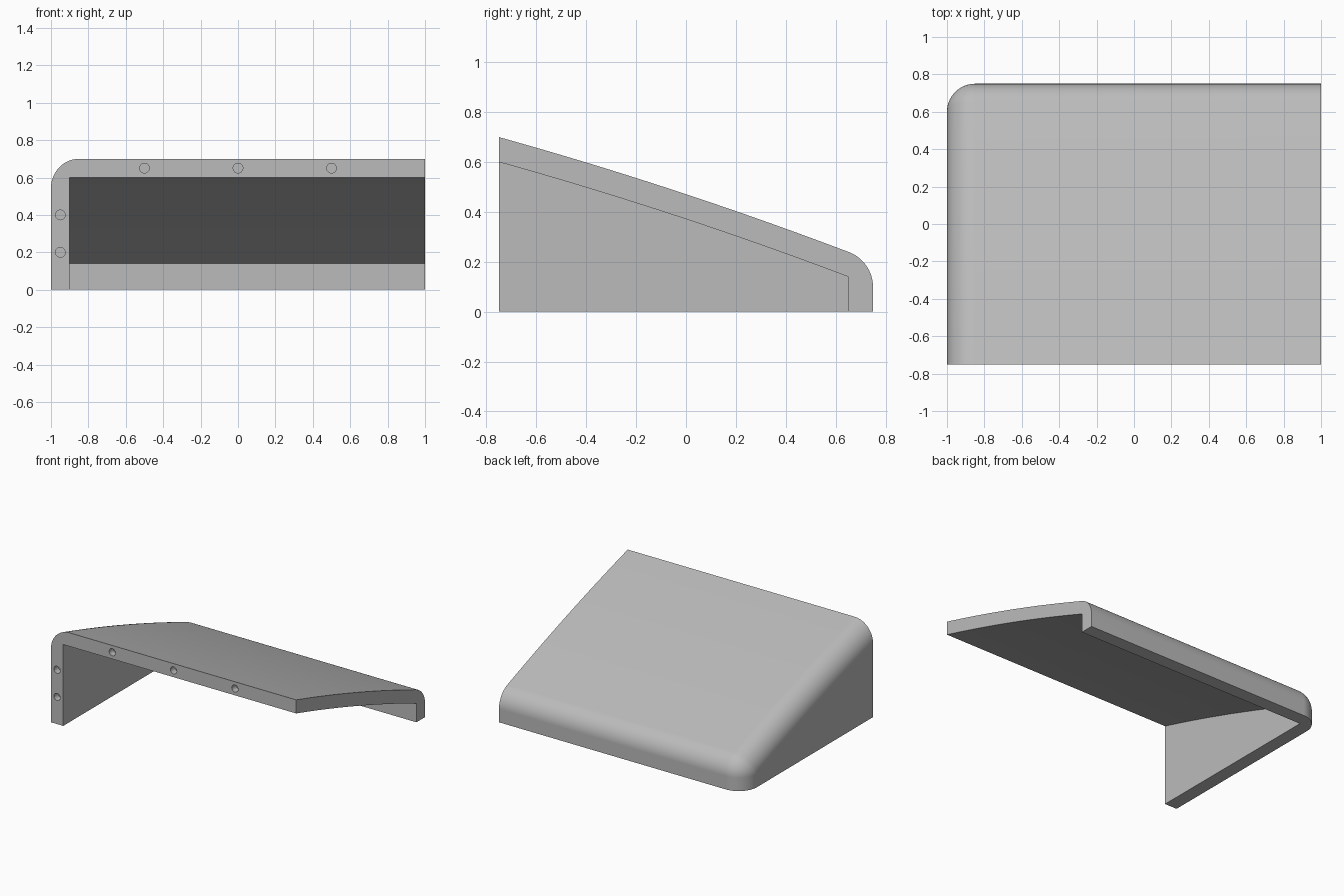
import bpy, bmesh, math
from mathutils import Vector

cube = bpy.data.objects.get("Cube")
if cube:
    bpy.data.objects.remove(cube)

FRONT, BACK, WALL, R = -0.75, 0.75, 0.1, 0.15
STEPS = 14
X = Vector((1, 0, 0))


def crown(y):
    """Height of the gently arched roof."""
    return 0.471 - 0.332 * y - 0.0357 * y * y


def crown_normal(y):
    return Vector((0, 0.332 + 0.0714 * y, 1)).normalized()


def make_object(name, bm):
    bmesh.ops.recalc_face_normals(bm, faces=bm.faces)
    mesh = bpy.data.meshes.new(name)
    bm.to_mesh(mesh)
    bm.free()
    obj = bpy.data.objects.new(name, mesh)
    bpy.context.collection.objects.link(obj)
    return obj


def cut(target, cutter):
    mod = target.modifiers.new("cut", 'BOOLEAN')
    mod.operation, mod.solver, mod.object = 'DIFFERENCE', 'EXACT', cutter
    bpy.context.view_layer.objects.active = target
    bpy.ops.object.modifier_apply(modifier=mod.name)
    bpy.data.objects.remove(cutter)


# Path of the fillet centre: along the roof, around the back edge, down the back
end = BACK - R
for i in range(20):
    end = BACK - R + R * crown_normal(end).y
start = FRONT - 0.2
path = []
for i in range(STEPS + 1):
    y = start + (end - start) * i / STEPS
    n = crown_normal(y)
    path.append((Vector((0, y, crown(y))) - R * n, n))
centre, n = path[-1]
tilt = math.atan2(n.y, n.z)
for i in range(1, STEPS + 1):
    a = tilt + (math.pi / 2 - tilt) * i / STEPS
    path.append((centre, Vector((0, math.sin(a), math.cos(a)))))
path.append((Vector((0, centre.y, 0)), Vector((0, 1, 0))))

# Outer body: loft of the rounded left edge along the path
bm = bmesh.new()
rows = []
for c, n in path:
    c = c + X * (R - 1)
    arc = [c + R * (math.cos(t) * n - math.sin(t) * X)
           for t in (math.pi / 2 * j / STEPS for j in range(STEPS + 1))]
    right = arc[0].copy()
    right.x = 1
    rows.append([bm.verts.new(p) for p in [right] + arc])
for a, b in zip(rows, rows[1:]):
    for j in range(len(a) - 1):
        bm.faces.new((a[j], a[j + 1], b[j + 1], b[j]))
low_left = bm.verts.new((-1, start, 0))
low_right = bm.verts.new((1, start, 0))
bm.faces.new([r[-1] for r in rows] + [low_left])
bm.faces.new([r[0] for r in rows] + [low_right])
bm.faces.new(rows[0] + [low_left, low_right])
bm.faces.new(rows[-1] + [low_left, low_right])
bmesh.ops.remove_doubles(bm, verts=bm.verts, dist=1e-5)
bmesh.ops.bisect_plane(bm, geom=bm.verts[:] + bm.edges[:] + bm.faces[:],
                       plane_co=(0, FRONT, 0), plane_no=(0, -1, 0), clear_outer=True)
bmesh.ops.holes_fill(bm, edges=[e for e in bm.edges if e.is_boundary], sides=0)
cover = make_object("corner_cover", bm)

# Hollow out the inside, leaving roof, left wall and back wall
bm = bmesh.new()
inner_back = BACK - WALL
ys = [start + (inner_back - start) * i / STEPS for i in range(STEPS + 1)]
outline = [(y, crown(y) - WALL) for y in ys] + [(inner_back, -WALL), (start, -WALL)]
face = bm.faces.new([bm.verts.new((WALL - 1, y, z)) for y, z in outline])
ext = bmesh.ops.extrude_face_region(bm, geom=[face])
bmesh.ops.translate(bm, vec=(2, 0, 0),
                    verts=[v for v in ext["geom"] if isinstance(v, bmesh.types.BMVert)])
cut(cover, make_object("cavity_cutter", bm))

# Blind pin holes in the front rim
for x, z in [(-0.5, 0.65), (0, 0.65), (0.5, 0.65), (-0.95, 0.4), (-0.95, 0.2)]:
    bpy.ops.mesh.primitive_cylinder_add(vertices=32, radius=0.026, depth=0.1,
                                        location=(x, FRONT, z),
                                        rotation=(math.pi / 2, 0, 0))
    cut(cover, bpy.context.object)

# Plain grey finish with smooth fillets
grey = bpy.data.materials.new("plain_grey")
grey.use_nodes = True
colour = (0.5, 0.5, 0.5, 1)
grey.diffuse_color = colour
grey.node_tree.nodes["Principled BSDF"].inputs["Base Color"].default_value = colour
cover.data.materials.clear()
cover.data.materials.append(grey)
bpy.ops.object.select_all(action='DESELECT')
cover.select_set(True)
bpy.context.view_layer.objects.active = cover
bpy.ops.object.shade_smooth_by_angle(angle=math.radians(30))
weighted = cover.modifiers.new("weighted_normals", 'WEIGHTED_NORMAL')
weighted.keep_sharp = True
